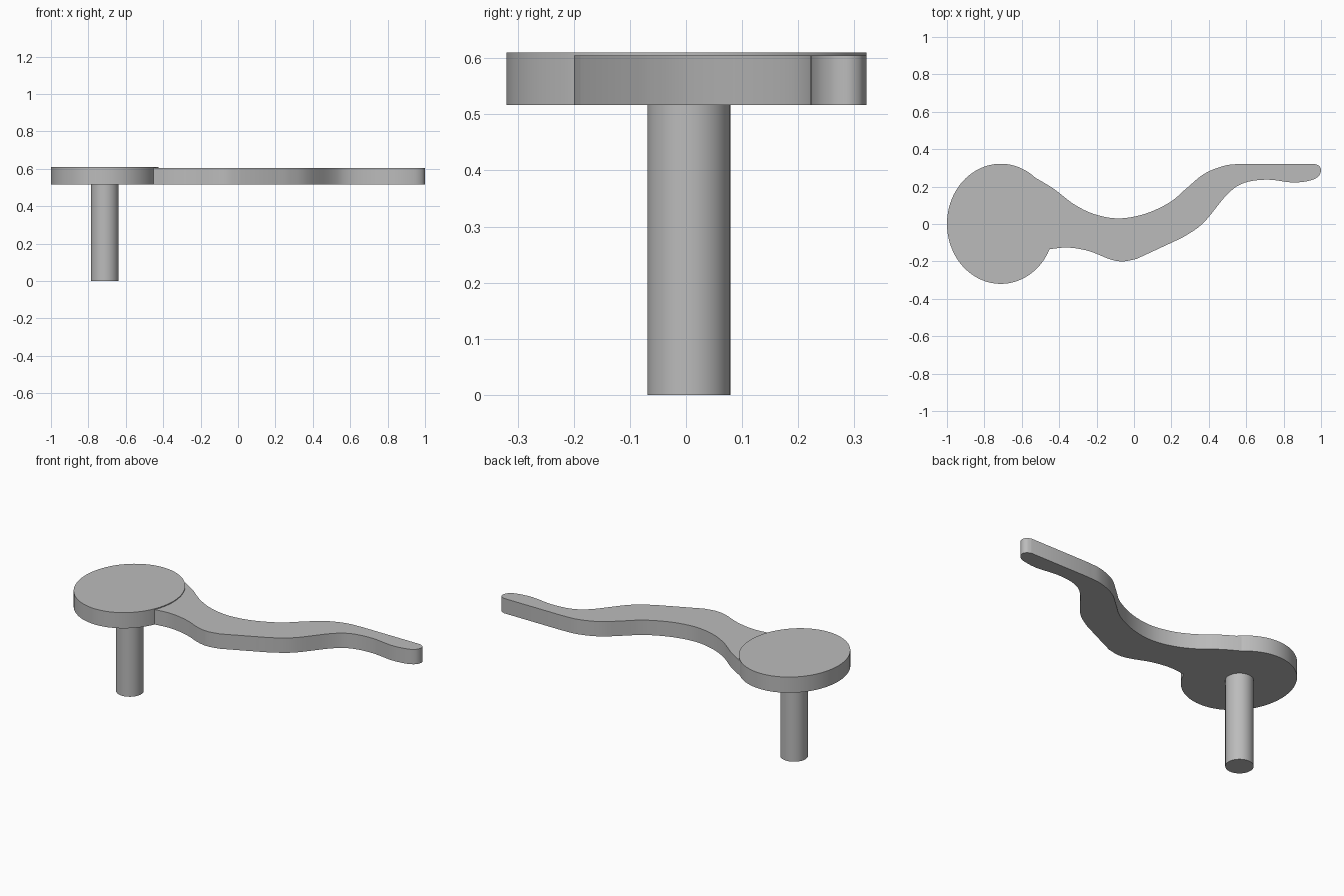
import bpy, bmesh, math
from mathutils import Vector

if "Cube" in bpy.data.objects:
    bpy.data.objects.remove(bpy.data.objects["Cube"])

grey = bpy.data.materials.new("plain grey")
grey.diffuse_color = (0.5, 0.5, 0.5, 1)
grey.use_nodes = True
grey.node_tree.nodes["Principled BSDF"].inputs["Base Color"].default_value = grey.diffuse_color


def ellipse(cx, cy, rx, ry, n=96):
    return [(cx + rx * math.cos(2 * math.pi * i / n),
             cy + ry * math.sin(2 * math.pi * i / n)) for i in range(n)]


def smooth_path(points, steps=6):
    """Catmull-Rom curve through the points."""
    p = [Vector(q) for q in points]
    p = [2 * p[0] - p[1]] + p + [2 * p[-1] - p[-2]]
    out = []
    for a, b, c, d in zip(p, p[1:], p[2:], p[3:]):
        for i in range(steps):
            t = i / steps
            out.append(0.5 * (2 * b + (c - a) * t + (2 * a - 5 * b + 4 * c - d) * t ** 2
                              + (3 * b - a - 3 * c + d) * t ** 3))
    return out + [p[-2]]


def extrude(name, outline, z0, z1):
    """Solid prism from a flat outline."""
    bm = bmesh.new()
    base = bm.faces.new([bm.verts.new((q[0], q[1], z0)) for q in outline])
    top = bmesh.ops.extrude_face_region(bm, geom=[base])["geom"]
    bmesh.ops.translate(bm, vec=(0, 0, z1 - z0),
                        verts=[g for g in top if isinstance(g, bmesh.types.BMVert)])
    if not any(f.normal.z < -0.5 for f in bm.faces) and base.is_valid is False:
        bm.faces.new([v for v in bm.verts if abs(v.co.z - z0) < 1e-6])
    bmesh.ops.recalc_face_normals(bm, faces=bm.faces)
    mesh = bpy.data.meshes.new(name)
    bm.to_mesh(mesh)
    bm.free()
    mesh.materials.append(grey)
    obj = bpy.data.objects.new(name, mesh)
    bpy.context.collection.objects.link(obj)
    bpy.ops.object.select_all(action='DESELECT')
    obj.select_set(True)
    bpy.context.view_layer.objects.active = obj
    bpy.ops.object.shade_smooth_by_angle(angle=math.radians(30))
    return obj


# Round head and the pin below it
extrude("head_disc", ellipse(-0.712, 0.001, 0.288, 0.321), 0.517, 0.61)
extrude("pin", ellipse(-0.712, 0.005, 0.074, 0.074, 64), 0, 0.518)

# Wavy lever arm: back edge, rounded tip, front edge
back = smooth_path([(-0.56, 0.26), (-0.51, 0.237), (-0.425, 0.185), (-0.32, 0.105),
                    (-0.21, 0.052), (-0.083, 0.03), (0.055, 0.053), (0.19, 0.115),
                    (0.28, 0.19), (0.375, 0.268), (0.485, 0.312), (0.58, 0.322)])
tip = smooth_path([(0.965, 0.322), (0.99, 0.31), (1.0, 0.286), (0.985, 0.254),
                   (0.94, 0.232), (0.848, 0.222), (0.714, 0.237), (0.59, 0.22),
                   (0.5, 0.16), (0.375, 0.01), (0.28, -0.06), (0.19, -0.105)])
front = smooth_path([(0.013, -0.187), (-0.06, -0.2), (-0.13, -0.188), (-0.24, -0.145),
                     (-0.355, -0.126), (-0.47, -0.137)])
extrude("lever_arm", back + tip + front, 0.517, 0.605)
